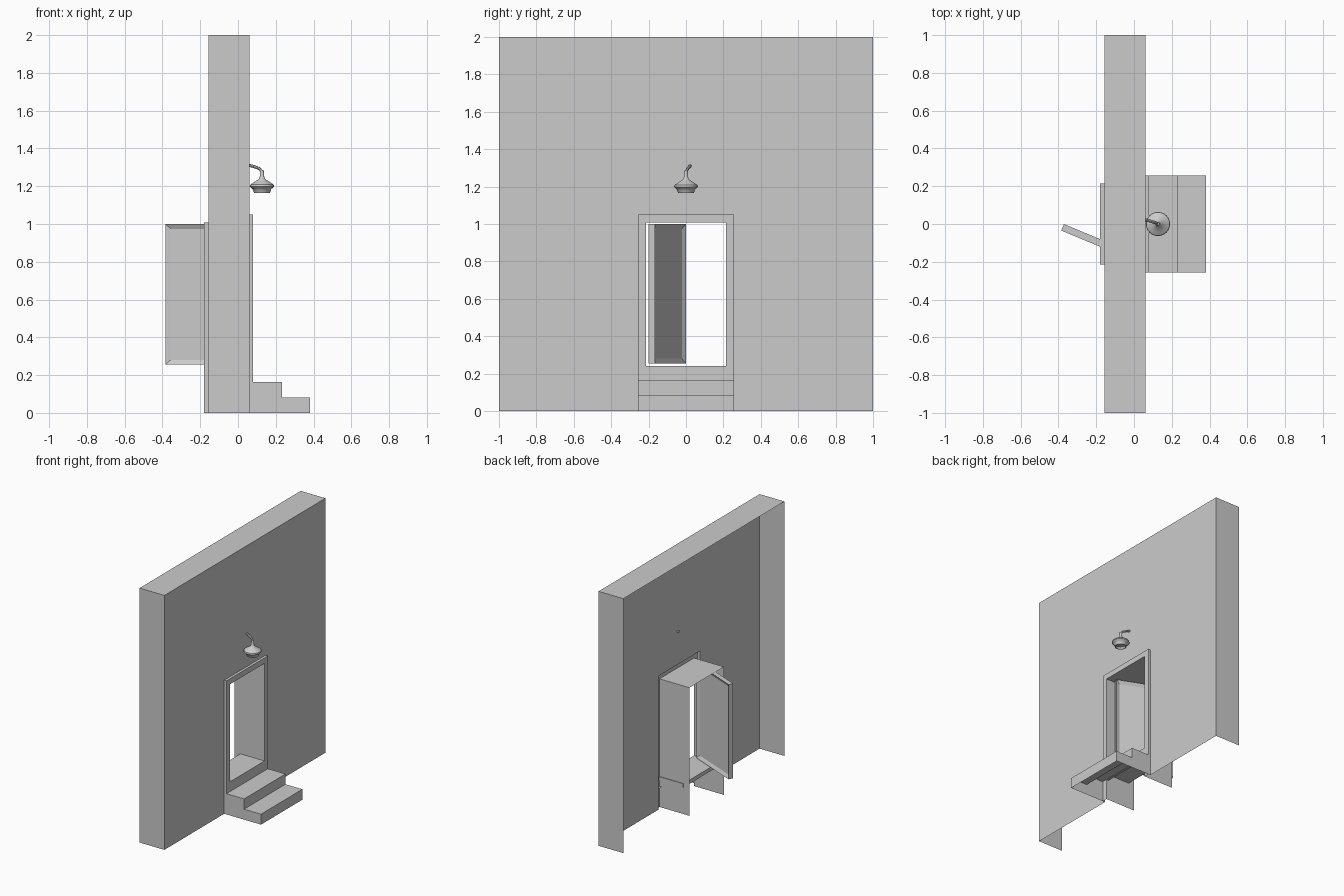
import bpy, bmesh, math
from mathutils import Matrix

if "Cube" in bpy.data.objects:
    bpy.data.objects.remove(bpy.data.objects["Cube"])


def make(name, verts, faces):
    me = bpy.data.meshes.new(name)
    me.from_pydata(verts, [], faces)
    bm = bmesh.new()
    bm.from_mesh(me)
    bmesh.ops.remove_doubles(bm, verts=bm.verts, dist=1e-5)
    bmesh.ops.recalc_face_normals(bm, faces=bm.faces)
    bm.to_mesh(me)
    bm.free()
    ob = bpy.data.objects.new(name, me)
    bpy.context.collection.objects.link(ob)
    return ob


def arch(y, z0, z1):
    """Upside-down U outline in the y-z plane."""
    return [(-y, z0), (-y, z1), (y, z1), (y, z0)]


def ribbon(pts, x0, x1):
    """Sheet that follows an outline and runs along x."""
    n = len(pts)
    verts = [(x0, *p) for p in pts] + [(x1, *p) for p in pts]
    return verts, [(i, i + 1, n + i + 1, n + i) for i in range(n - 1)]


def between(outer, inner, x):
    """Flat face between two outlines."""
    n = len(outer)
    verts = [(x, *p) for p in outer + inner]
    return verts, [(i, i + 1, n + i + 1, n + i) for i in range(n - 1)]


def join(name, *parts):
    verts, faces = [], []
    for v, f in parts:
        k = len(verts)
        verts += v
        faces += [tuple(i + k for i in q) for q in f]
    return make(name, verts, faces)


def box(name, x, y, z):
    bm = bmesh.new()
    bmesh.ops.create_cube(bm, size=1)
    for v in bm.verts:
        v.co = [a[0] if c < 0 else a[1] for a, c in zip((x, y, z), v.co)]
    me = bpy.data.meshes.new(name)
    bm.to_mesh(me)
    bm.free()
    ob = bpy.data.objects.new(name, me)
    bpy.context.collection.objects.link(ob)
    return ob


# Wall: hollow shell, open at the back and bottom
wall_line, hole = arch(1, 0, 2), arch(0.257, 0, 1.05)
join("wall", ribbon(wall_line, -0.155, 0.06), between(wall_line, hole, 0.06))

# Door frame: front trim with bottom rail, and lining through the wall
opening = arch(0.215, 0, 1.007)
rail = ([(0.08, -0.215, 0.16), (0.08, 0.215, 0.16), (0.08, 0.215, 0.24), (0.08, -0.215, 0.24)],
        [(0, 1, 2, 3)])
join("door_trim", ribbon(hole, 0.06, 0.08), between(hole, opening, 0.08), rail)
join("door_lining", ribbon(opening, -0.18, 0.08))
box("threshold", (-0.13, 0.08), (-0.22, 0.22), (0.21, 0.24))

# Steps: stair profile, hollow underneath
prof = [(0.06, 0.163), (0.233, 0.163), (0.233, 0.082), (0.38, 0.082), (0.38, 0)]
w, n = 0.257, len(prof)
verts = [(x, s * w, z) for s in (-1, 1) for x, z in prof + [(0.06, 0)]]
faces = [(i, i + 1, i + n + 2, i + n + 1) for i in range(n - 1)]
faces += [tuple(range(n + 1)), tuple(range(n + 1, 2 * n + 2))]
make("steps", verts, faces)

# Door: slab with a recessed panel on both sides, swung open
length, thick = 0.43, 0.037
door = box("door", (0, length), (-thick, 0), (0.255, 1.0))
bm = bmesh.new()
bm.from_mesh(door.data)
bm.normal_update()
for f in [f for f in bm.faces if abs(f.normal.y) > 0.9]:
    nrm = f.normal.copy()
    bmesh.ops.inset_region(bm, faces=[f], thickness=0.036)
    bmesh.ops.translate(bm, verts=f.verts, vec=-nrm * 0.013)
bm.to_mesh(door.data)
bm.free()
door.matrix_world = Matrix.Translation((0.012, -0.2, 0)) @ Matrix.Rotation(math.radians(157.4), 4, 'Z')

# Lamp shade: turned profile, open below with a recessed bulb
shade = [(0, 1.287), (0.009, 1.285), (0.012, 1.25), (0.018, 1.237), (0.042, 1.222),
         (0.062, 1.208), (0.064, 1.198), (0.052, 1.187), (0.048, 1.183), (0.042, 1.165),
         (0.036, 1.165), (0.034, 1.18), (0.022, 1.176), (0, 1.17)]
bm = bmesh.new()
vs = [bm.verts.new((r, 0, z)) for r, z in shade]
es = [bm.edges.new(p) for p in zip(vs, vs[1:])]
bmesh.ops.spin(bm, geom=vs + es, cent=(0, 0, 0), axis=(0, 0, 1), angle=math.tau, steps=24)
bmesh.ops.remove_doubles(bm, verts=bm.verts, dist=1e-4)
bmesh.ops.recalc_face_normals(bm, faces=bm.faces)
me = bpy.data.meshes.new("lamp_shade")
bm.to_mesh(me)
bm.free()
lamp = bpy.data.objects.new("lamp_shade", me)
lamp.location = (0.127, 0, 0)
bpy.context.collection.objects.link(lamp)

# Lamp arm: bent pipe from the wall
cu = bpy.data.curves.new("lamp_arm", 'CURVE')
cu.dimensions = '3D'
cu.bevel_depth, cu.bevel_resolution, cu.use_fill_caps = 0.008, 2, True
path = [(0.045, 0.025, 1.314), (0.085, 0.016, 1.304), (0.113, 0.007, 1.293),
        (0.124, 0.002, 1.28), (0.127, 0, 1.255)]
sp = cu.splines.new('POLY')
sp.points.add(len(path) - 1)
for p, c in zip(sp.points, path):
    p.co = (*c, 1)
arm = bpy.data.objects.new("lamp_arm", cu)
bpy.context.collection.objects.link(arm)

# Smooth the round lamp parts, keep hard edges
bpy.ops.object.select_all(action='DESELECT')
arm.select_set(True)
bpy.context.view_layer.objects.active = arm
bpy.ops.object.convert(target='MESH')
lamp.select_set(True)
bpy.ops.object.shade_smooth_by_angle(angle=math.radians(35))
